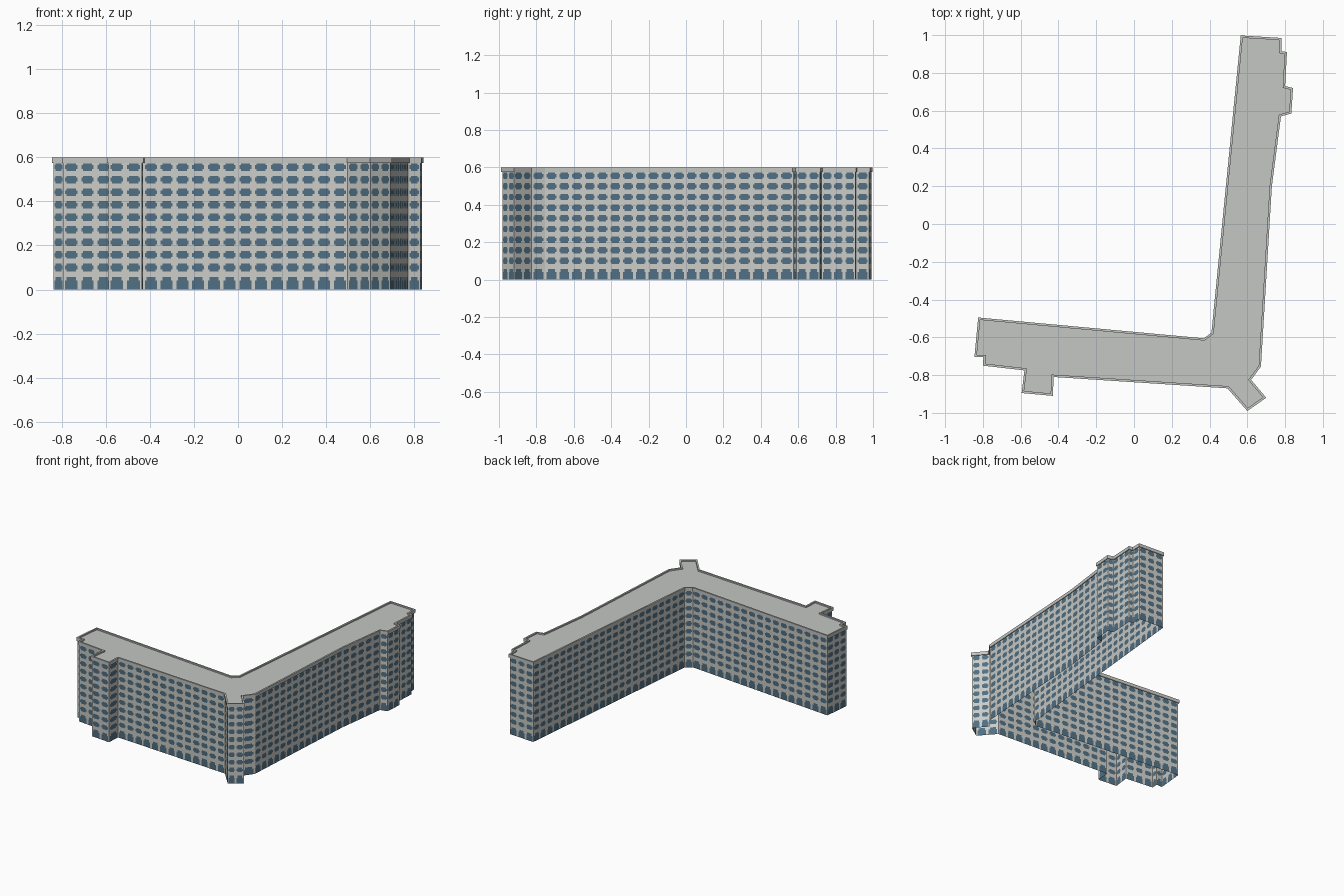
import bpy, bmesh
from mathutils import Vector

cube = bpy.data.objects.get("Cube")
if cube:
    bpy.data.objects.remove(cube, do_unlink=True)


def material(name, colour):
    m = bpy.data.materials.new(name)
    m.use_nodes = True
    m.diffuse_color = (*colour, 1)
    m.node_tree.nodes["Principled BSDF"].inputs["Base Color"].default_value = (*colour, 1)
    return m


wall_mat = material("pale stone", (0.60, 0.60, 0.57))
glass_mat = material("blue glass", (0.08, 0.16, 0.23))
roof_mat = material("grey roof", (0.55, 0.57, 0.55))

# Footprint of the L-shaped block, counter-clockwise
OUTLINE = [Vector(p) for p in reversed([
    (0.565, 0.998), (0.78, 0.985), (0.78, 0.915), (0.81, 0.91), (0.80, 0.73),
    (0.842, 0.72), (0.833, 0.585), (0.778, 0.57), (0.73, 0.2), (0.672, -0.755),
    (0.62, -0.825), (0.70, -0.92), (0.60, -0.99), (0.495, -0.87), (-0.425, -0.81),
    (-0.43, -0.91), (-0.595, -0.895), (-0.58, -0.775), (-0.80, -0.75),
    (-0.797, -0.705), (-0.845, -0.705), (-0.825, -0.495), (0.37, -0.605),
    (0.41, -0.575)])]


def inset(points, d):
    """Move every edge of a counter-clockwise outline inwards by d."""
    result = []
    for i, p in enumerate(points):
        a = (p - points[i - 1]).normalized()
        b = (points[(i + 1) % len(points)] - p).normalized()
        na, nb = Vector((-a.y, a.x)), Vector((-b.y, b.x))
        result.append(p + (na + nb) * d / (1 + na.dot(nb)))
    return result


def finish(bm, name, mats):
    bmesh.ops.remove_doubles(bm, verts=bm.verts, dist=0.00005)
    mesh = bpy.data.meshes.new(name)
    bm.to_mesh(mesh)
    bm.free()
    for m in mats:
        mesh.materials.append(m)
    obj = bpy.data.objects.new(name, mesh)
    bpy.context.collection.objects.link(obj)
    return obj


def bay(bm, a, b, z0, z1, ground):
    """One wall panel with a notched window set flush in it."""
    def vert(u, v):
        p = a.lerp(b, u)
        return bm.verts.new((p.x, p.y, z0 + (z1 - z0) * v))

    def face(verts, mat):
        bm.faces.new(verts).material_index = mat

    wide, narrow = 0.12, 0.22          # side margins of the window
    top, shoulder = (0.80, 0.58) if ground else (0.80, 0.65)
    c = [vert(0, 0), vert(1, 0), vert(1, 1), vert(0, 1)]
    upper = [vert(1 - wide, shoulder), vert(1 - narrow, shoulder), vert(1 - narrow, top),
             vert(narrow, top), vert(narrow, shoulder), vert(wide, shoulder)]
    if ground:
        lower = [vert(wide, 0), vert(1 - wide, 0)]
        face([c[0], lower[0], upper[5], c[3]], 0)
        face([lower[1], c[1], c[2], upper[0]], 0)
    else:
        lo, sill = 1 - top, 1 - shoulder
        lower = [vert(wide, sill), vert(narrow, sill), vert(narrow, lo),
                 vert(1 - narrow, lo), vert(1 - narrow, sill), vert(1 - wide, sill)]
        face([c[0], c[1], lower[3], lower[2]], 0)
        face([c[0], lower[2], lower[1], lower[0]], 0)
        face([c[1], lower[5], lower[4], lower[3]], 0)
        face([c[0], lower[0], upper[5], c[3]], 0)
        face([c[1], c[2], upper[0], lower[5]], 0)
    face([c[2], c[3], upper[3], upper[2]], 0)
    face([c[2], upper[2], upper[1], upper[0]], 0)
    face([c[3], upper[5], upper[4], upper[3]], 0)
    face(lower + upper, 1)


# Walls: rows of bays on every side, open underneath
FLOOR, FIRST, FLOORS = 0.057, 0.0715, 9
base = inset(OUTLINE, 0.006)
bm = bmesh.new()
for i, p in enumerate(base):
    q = base[(i + 1) % len(base)]
    count = max(1, round((q - p).length / 0.07))
    for k in range(count):
        a, b = p.lerp(q, k / count), p.lerp(q, (k + 1) / count)
        bay(bm, a, b, 0, FIRST, True)
        for f in range(FLOORS):
            z = FIRST + f * FLOOR
            bay(bm, a, b, z, z + FLOOR, False)
finish(bm, "window_walls", [wall_mat, glass_mat])

# Parapet with a small overhang, and the roof sunk inside it
inner = inset(OUTLINE, 0.012)
profile = [(base, 0.575), (OUTLINE, 0.575), (OUTLINE, 0.6), (inner, 0.6), (inner, 0.59)]
bm = bmesh.new()
rings = [[bm.verts.new((p.x, p.y, z)) for p in pts] for pts, z in profile]
n = len(OUTLINE)
for low, high in zip(rings, rings[1:]):
    for i in range(n):
        j = (i + 1) % n
        bm.faces.new([low[i], low[j], high[j], high[i]])
finish(bm, "parapet", [roof_mat])

bm = bmesh.new()
bm.faces.new([bm.verts.new((p.x, p.y, 0.59)) for p in inner])
finish(bm, "roof", [roof_mat])
